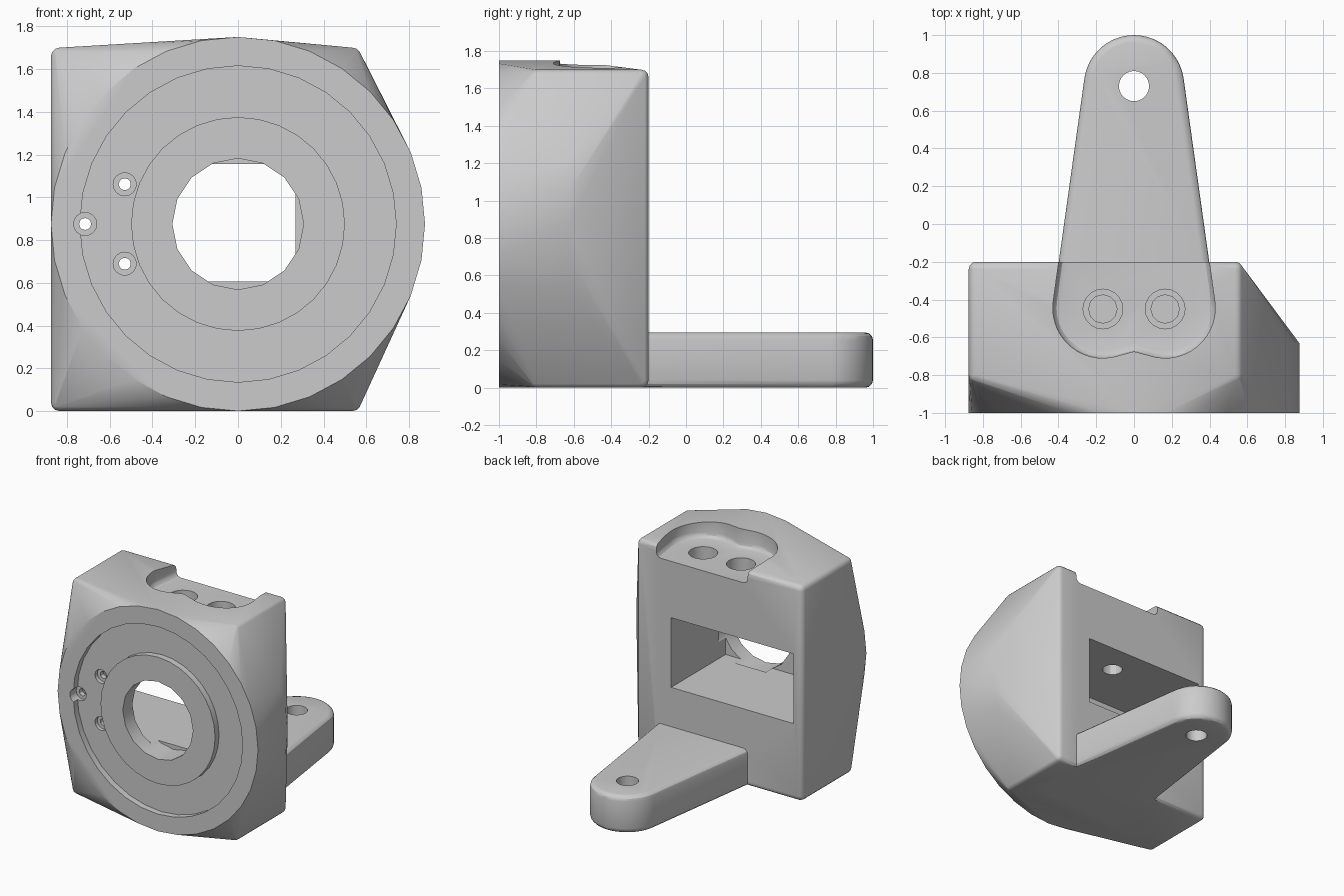
import bpy, bmesh, math
from mathutils import Matrix, Vector

if "Cube" in bpy.data.objects:
    bpy.data.objects.remove(bpy.data.objects["Cube"])

GREY = (0.6, 0.6, 0.6, 1)
mat = bpy.data.materials.new("plain grey")
mat.use_nodes = True
mat.diffuse_color = GREY
mat.node_tree.nodes["Principled BSDF"].inputs["Base Color"].default_value = GREY

RADIUS = 0.875      # front disc, also the height of its axis
FRONT, BACK = -1.0, -0.2
BEVEL = 0.04


def finish(name, bm):
    bmesh.ops.recalc_face_normals(bm, faces=bm.faces)
    mesh = bpy.data.meshes.new(name)
    bm.to_mesh(mesh)
    bm.free()
    mesh.materials.append(mat)
    obj = bpy.data.objects.new(name, mesh)
    bpy.context.collection.objects.link(obj)
    return obj


def add_box(bm, low, high):
    low, high = Vector(low), Vector(high)
    place = Matrix.Translation((low + high) / 2) @ Matrix.Diagonal((high - low).to_4d())
    bmesh.ops.create_cube(bm, size=1, matrix=place)


def box(name, low, high):
    bm = bmesh.new()
    add_box(bm, low, high)
    return finish(name, bm)


def add_cylinder(bm, axis, a, b, r, start, end, sides):
    """Axis 'y': a, b are x, z.  Axis 'z': a, b are x, y."""
    mid = (start + end) / 2
    if axis == "y":
        place = Matrix.Translation((a, mid, b)) @ Matrix.Rotation(math.pi / 2, 4, "X")
    else:
        place = Matrix.Translation((a, b, mid))
    bmesh.ops.create_cone(bm, cap_ends=True, segments=sides, radius1=r, radius2=r,
                          depth=end - start, matrix=place)


def cylinder(name, *args):
    bm = bmesh.new()
    add_cylinder(bm, *args)
    return finish(name, bm)


def combine(target, tool, operation="DIFFERENCE"):
    mod = target.modifiers.new("combine", "BOOLEAN")
    mod.operation, mod.object, mod.solver = operation, tool, "EXACT"
    bpy.context.view_layer.objects.active = target
    bpy.ops.object.modifier_apply(modifier=mod.name)
    bpy.data.objects.remove(tool)


def arm(name, z):
    """Tapered lever with one round tip and a double-lobed root."""
    r, lobe, tip, root = 0.265, 0.165, 0.735, -0.445
    slope = math.atan2(lobe, tip - root)
    half = []
    for cx, cy, a0, a1, n in ((0, tip, math.pi / 2, slope, 10), (lobe, root, slope, -1.9, 14)):
        for i in range(n + 1):
            t = a0 + (a1 - a0) * i / n
            half.append((cx + r * math.cos(t), cy + r * math.sin(t)))
    half.append((0, -0.675))
    outline = half + [(-x, y) for x, y in half[-2:0:-1]]
    bm = bmesh.new()
    face = bm.faces.new([bm.verts.new((x, y, z)) for x, y in outline])
    grown = bmesh.ops.extrude_face_region(bm, geom=[face])["geom"]
    bmesh.ops.translate(bm, vec=(0, 0, 0.295),
                        verts=[g for g in grown if isinstance(g, bmesh.types.BMVert)])
    rims = [e for e in bm.edges if abs(e.verts[0].co.z - e.verts[1].co.z) < 0.01]
    bmesh.ops.recalc_face_normals(bm, faces=bm.faces)
    bmesh.ops.bevel(bm, geom=rims, offset=BEVEL, segments=3, profile=0.5, affect="EDGES")
    return finish(name, bm)


# Housing: skin stretched over a rounded block and the front disc
bm = bmesh.new()
add_box(bm, (-RADIUS, -0.84, 0), (0.575, BACK, 1.7))
bmesh.ops.bevel(bm, geom=bm.edges[:], offset=BEVEL, segments=3, profile=0.5, affect="EDGES")
add_cylinder(bm, "y", 0, RADIUS, RADIUS, FRONT, -0.63, 32)
points = [v.co.copy() for v in bm.verts]
bm.clear()
for p in points:
    bm.verts.new(p)
bmesh.ops.convex_hull(bm, input=bm.verts[:])
bmesh.ops.delete(bm, geom=[v for v in bm.verts if not v.link_faces], context="VERTS")
bmesh.ops.dissolve_limit(bm, angle_limit=0.005, verts=bm.verts[:], edges=bm.edges[:])
housing = finish("bracket_housing", bm)

# Front face: recessed ring around a raised boss
combine(housing, cylinder("ring_recess", "y", 0, RADIUS, 0.74, -1.1, -0.95, 32))
combine(housing, cylinder("boss", "y", 0, RADIUS, 0.5, FRONT, -0.92, 32), "UNION")

# Lever at the bottom and matching pocket on top
combine(housing, arm("pocket", 1.6))
combine(housing, arm("lever", 0), "UNION")
combine(housing, cylinder("lever_hole", "z", 0, 0.73, 0.08, -0.1, 0.5, 24))

# Rear window and centre opening
combine(housing, box("window", (-0.8, -0.88, 0.605), (0.27, 0, 1.155)))
combine(housing, cylinder("centre_hole", "y", 0, RADIUS, 0.307, -1.1, -0.8, 16))

# Counterbored screw holes in the front
for x, dz in ((-0.53, 0.186), (-0.53, -0.186), (-0.715, 0)):
    combine(housing, cylinder("screw_head", "y", x, RADIUS + dz, 0.054, -1.1, -0.92, 16))
    combine(housing, cylinder("screw_hole", "y", x, RADIUS + dz, 0.028, -1.1, -0.8, 12))

# Counterbored screw holes from the pocket down to the window
for x in (-0.165, 0.165):
    combine(housing, cylinder("bolt_head", "z", x, -0.45, 0.105, 1.35, 1.9, 20))
    combine(housing, cylinder("bolt_hole", "z", x, -0.45, 0.075, 1.1, 1.9, 12))

bpy.ops.object.select_all(action="DESELECT")
housing.select_set(True)
bpy.context.view_layer.objects.active = housing
bpy.ops.object.shade_smooth_by_angle(angle=math.radians(30))
